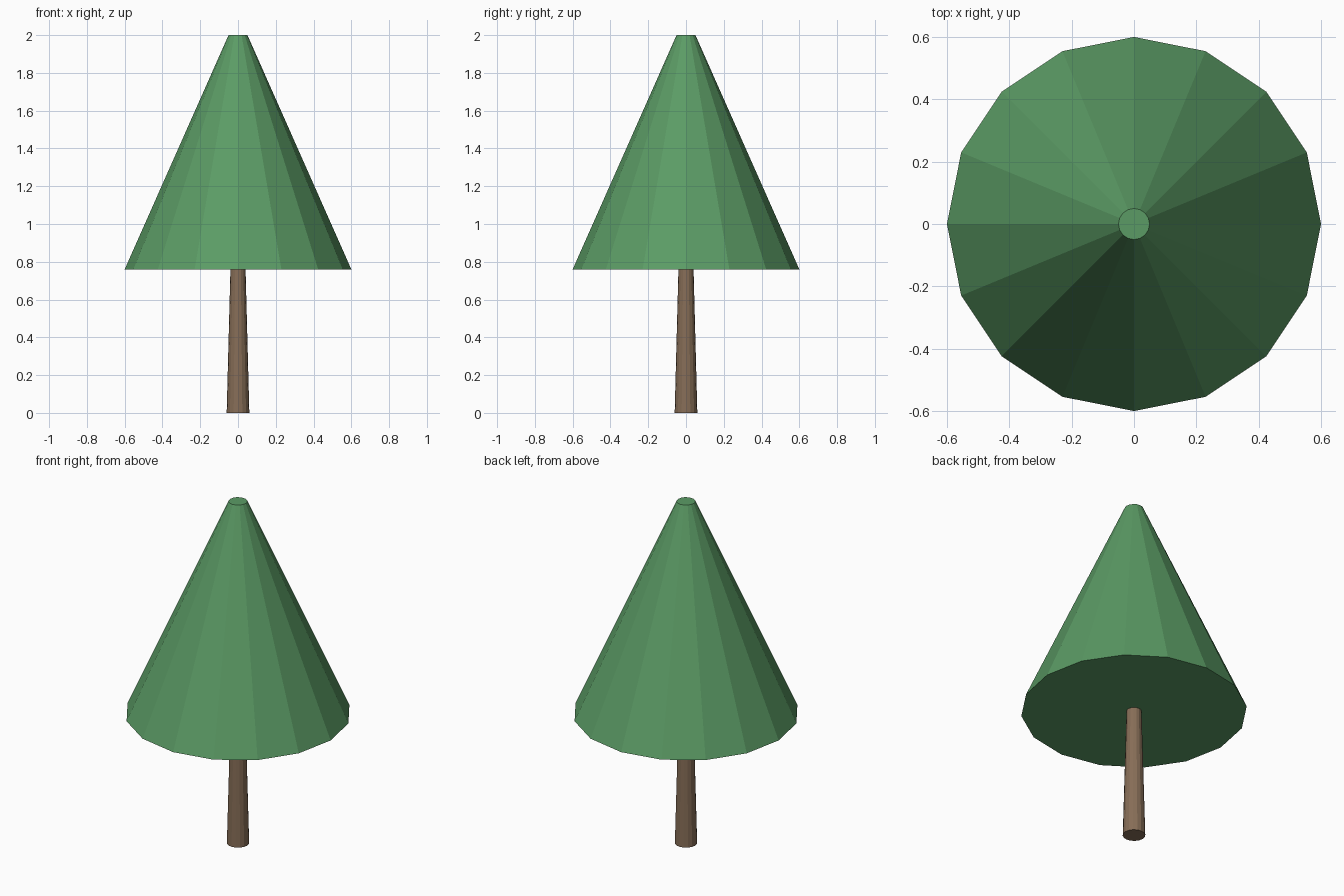
import bpy

if "Cube" in bpy.data.objects:
    bpy.data.objects.remove(bpy.data.objects["Cube"])


def material(name, color):
    m = bpy.data.materials.new(name)
    m.diffuse_color = (*color, 1.0)
    m.use_nodes = True
    m.node_tree.nodes["Principled BSDF"].inputs["Base Color"].default_value = m.diffuse_color
    return m


def tapered_cylinder(name, sides, r_bottom, r_top, z_bottom, z_top, mat):
    bpy.ops.mesh.primitive_cone_add(
        vertices=sides, radius1=r_bottom, radius2=r_top,
        depth=z_top - z_bottom, location=(0, 0, (z_bottom + z_top) / 2))
    obj = bpy.context.object
    obj.name = name
    obj.data.materials.append(mat)
    return obj


bark = material("bark brown", (0.24, 0.155, 0.095))
leaf = material("leaf green", (0.105, 0.33, 0.13))

# Slim tapering trunk, ending at the underside of the foliage
tapered_cylinder("trunk", 16, 0.06, 0.04, 0.0, 0.76, bark)

# Faceted foliage cone with a small flat tip
tapered_cylinder("foliage", 16, 0.6, 0.05, 0.76, 2.0, leaf)
